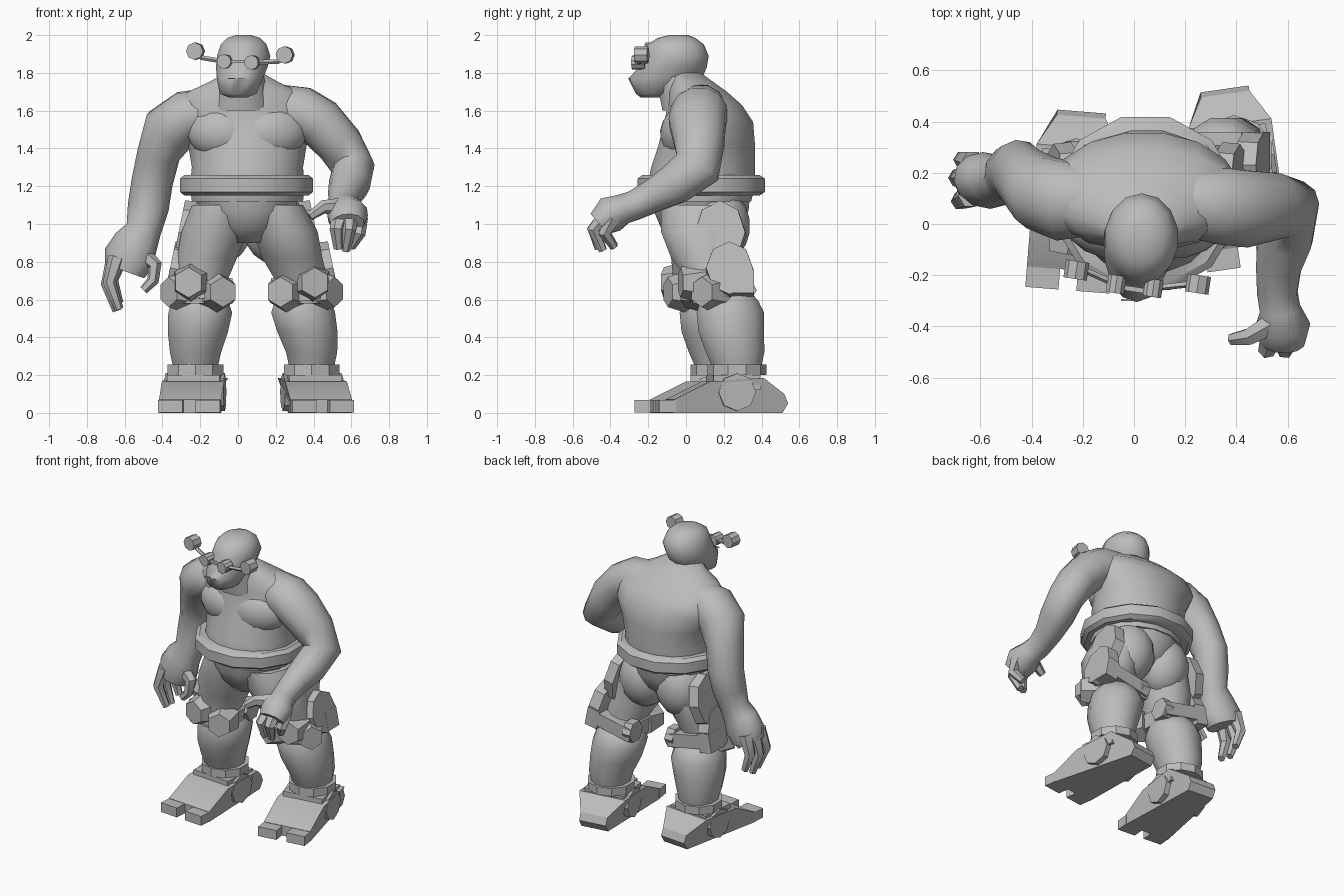
import bpy, bmesh
from math import radians, pi, cos, sin
from mathutils import Vector

if "Cube" in bpy.data.objects:
    bpy.data.objects.remove(bpy.data.objects["Cube"])

grey = bpy.data.materials.new("plain grey")
grey.use_nodes = True
grey.diffuse_color = (.5, .5, .5, 1)
grey.node_tree.nodes["Principled BSDF"].inputs["Base Color"].default_value = grey.diffuse_color


def finish(bm, name, loc=(0, 0, 0), rot=(0, 0, 0), scale=(1, 1, 1), angle=25):
    """Turn a bmesh into a shaded object."""
    bmesh.ops.recalc_face_normals(bm, faces=bm.faces)
    mesh = bpy.data.meshes.new(name)
    bm.to_mesh(mesh)
    bm.free()
    mesh.materials.append(grey)
    obj = bpy.data.objects.new(name, mesh)
    bpy.context.collection.objects.link(obj)
    obj.location, obj.rotation_euler, obj.scale = loc, rot, scale
    bpy.ops.object.select_all(action='DESELECT')
    obj.select_set(True)
    bpy.context.view_layer.objects.active = obj
    bpy.ops.object.shade_smooth_by_angle(angle=radians(angle))
    return obj


def tube(name, rings, sides=12, flat=False, angle=60):
    """Skin rings of (x, y, z, radius, second radius) along a path."""
    bm = bmesh.new()
    centres = [Vector(r[:3]) for r in rings]
    u = Vector((1, 0, 0)) if flat else Vector((0, 1, 0))
    loops = []
    for i, ring in enumerate(rings):
        t = Vector((0, 0, 1))
        if not flat:
            t = (centres[min(i + 1, len(rings) - 1)] - centres[max(i - 1, 0)]).normalized()
        u = (u - t * u.dot(t)).normalized()
        v = t.cross(u)
        turns = [2 * pi * (k + .5) / sides for k in range(sides)]
        loops.append([bm.verts.new(centres[i] + u * cos(a) * ring[3] + v * sin(a) * ring[-1])
                      for a in turns])
    for low, high in zip(loops, loops[1:]):
        for k in range(sides):
            j = (k + 1) % sides
            bm.faces.new((low[k], low[j], high[j], high[k]))
    bm.faces.new(loops[0])
    bm.faces.new(loops[-1])
    return finish(bm, name, angle=angle)


def ball(name, loc, size, rot=(0, 0, 0)):
    bm = bmesh.new()
    bmesh.ops.create_uvsphere(bm, u_segments=14, v_segments=9, radius=1)
    finish(bm, name, loc, rot, size, angle=60)


def prism(name, sides, loc, depth, r, r2=None, rot=(0, 0, 0), scale=(1, 1, 1)):
    bm = bmesh.new()
    bmesh.ops.create_cone(bm, cap_ends=True, segments=sides, radius1=r,
                          radius2=r if r2 is None else r2, depth=depth)
    return finish(bm, name, loc, rot, scale)


def box(name, loc, size, rot=(0, 0, 0)):
    bm = bmesh.new()
    bmesh.ops.create_cube(bm, size=1)
    return finish(bm, name, loc, rot, size)


# Torso, chest and hips
tube("torso", [(.05, .08, 1.12, .3, .27), (.05, .08, 1.2, .31, .29), (.05, .09, 1.3, .3, .28),
               (.05, .11, 1.42, .32, .26), (.04, .12, 1.54, .38, .24), (.03, .1, 1.63, .39, .2),
               (.03, .06, 1.7, .3, .16), (.03, .03, 1.75, .19, .12), (.03, -.01, 1.8, .1, .09)],
     sides=16, flat=True)
ball("right_pec", (-.1, -.02, 1.48), (.17, .115, .135), (0, .1, -.2))
ball("left_pec", (.18, -.02, 1.48), (.19, .115, .14), (0, -.1, .2))
tube("pelvis", [(.05, .08, .9, .09, .14), (.05, .08, .98, .2, .22), (.05, .08, 1.07, .26, .26),
                (.05, .08, 1.17, .29, .27)], flat=True)
tube("belt", [(.045, .08, 1.15, .34, .32), (.045, .08, 1.17, .365, .35),
              (.045, .08, 1.24, .365, .35), (.045, .08, 1.26, .34, .32)], flat=True, angle=35)

# Head and goggles
tube("head", [(0, -.18, 1.67, .05, .06), (0, -.165, 1.69, .1, .1), (.01, -.11, 1.77, .125, .195),
              (.02, -.07, 1.83, .14, .18), (.03, -.055, 1.89, .145, .175),
              (.03, -.055, 1.95, .125, .15), (.03, -.05, 1.985, .09, .1),
              (.03, -.04, 2, .04, .05)], sides=14, flat=True)
box("mouth", (-.01, -.297, 1.77), (.08, .008, .005))
tube("neck", [(.02, .02, 1.6, .17, .15), (.02, -.05, 1.82, .11, .12)], flat=True)
facing = (pi / 2, 0, -.15)
for side, lens, lamp in (("right", (-.07, -.235, 1.86), (-.225, -.18, 1.915)),
                         ("left", (.075, -.25, 1.855), (.25, -.235, 1.895))):
    prism(side + "_lens", 10, lens, .07, .038, rot=facing)
    prism(side + "_lamp", 8, lamp, .07, .046, rot=facing)
    tube(side + "_goggle_rod", [lens + (.013,), (lamp[0] * .85, lamp[1], lamp[2] - .035, .013),
                                (lamp[0], lamp[1], lamp[2] - .01, .013)], sides=5, angle=25)
box("goggle_bridge", (0, -.255, 1.86), (.12, .02, .015), (0, 0, -.15))

# Arms: one bent forward, one hanging back
tube("left_arm", [(.12, .1, 1.6, .1), (.24, .08, 1.6, .14), (.34, .07, 1.59, .155, .14),
                  (.43, .06, 1.54, .155, .135), (.54, .07, 1.42, .135, .125),
                  (.61, .06, 1.3, .13, .115), (.59, -.06, 1.21, .11), (.565, -.17, 1.15, .09),
                  (.56, -.27, 1.1, .08), (.57, -.33, 1.08, .08), (.58, -.4, 1.05, .1, .11),
                  (.58, -.46, 1, .07, .09)])
tube("right_arm", [(-.06, .12, 1.58, .1), (-.18, .09, 1.58, .14), (-.27, .09, 1.57, .16, .14),
                   (-.36, .12, 1.5, .15), (-.42, .17, 1.37, .13, .115), (-.455, .21, 1.22, .12, .11),
                   (-.475, .2, 1.09, .11), (-.5, .18, .97, .095), (-.54, .17, .9, .1, .12),
                   (-.575, .17, .82, .11, .14), (-.6, .17, .75, .1, .11)])


def digit(name, *points):
    """Angular finger that narrows toward its tip."""
    last = len(points) - 1
    tube(name, [p + (.048 - .024 * i / last,) for i, p in enumerate(points)], sides=6, angle=40)


digit("left_inner_finger", (.54, -.43, 1.03), (.52, -.49, .97), (.53, -.46, .87))
digit("left_middle_finger", (.59, -.43, 1.04), (.59, -.49, .97), (.57, -.44, .86))
digit("left_outer_finger", (.64, -.39, 1.03), (.64, -.43, .95), (.6, -.38, .88))
digit("left_thumb", (.54, -.39, 1.09), (.45, -.44, 1.09), (.38, -.45, 1.04))
digit("right_front_finger", (-.64, .11, .82), (-.68, .09, .69), (-.63, .11, .55))
digit("right_middle_finger", (-.65, .18, .82), (-.69, .18, .68), (-.64, .18, .54))
digit("right_back_finger", (-.63, .24, .82), (-.67, .25, .7), (-.63, .25, .58))
digit("right_thumb", (-.51, .13, .84), (-.44, .11, .78), (-.45, .1, .7), (-.5, .1, .65))


def foot(name, ankle, heading):
    """Wedge foot with a tapered heel and two square toes."""
    bm = bmesh.new()
    profile = [(-.36, 0), (-.36, .07), (-.17, .165), (.12, .185), (.24, .1), (.26, .05), (.23, 0)]
    walls = []
    for s in (-1, 1):
        walls.append([bm.verts.new((s * (.165 if y < .2 else .095), y, z)) for y, z in profile])
    for i in range(len(profile)):
        a, b = walls
        j = (i + 1) % len(profile)
        bm.faces.new((a[i], a[j], b[j], b[i]))
    for wall in walls:
        bm.faces.new(wall)
    base = finish(bm, name + "_foot", ankle, (0, 0, heading))
    toes = [box(name + "_toe", (s * .1, -.395, .035), (.13, .09, .065)) for s in (-1, 1)]
    guard = prism(name + "_ankle_guard", 8, (0, -.02, .11), .315, .1, rot=(0, pi / 2, pi / 8 * 0))
    block = box(name + "_ankle_block", (0, -.02, .16), (.28, .25, .08))
    for part in toes + [guard, block]:
        part.parent = base


# Legs with knee pads, thigh plates, cuffs and feet
for name, s, hip, knee, ankle, heading in (
        ("left", 1, (.19, .08), (.345, .17), (.39, .27), .14),
        ("right", -1, (-.09, .08), (-.2, .08), (-.225, .18), -.08)):
    hx, hy = hip
    kx, ky = knee
    ax, ay = ankle
    mx = (hx + kx) / 2
    ball(name + "_buttock", (hx, .17, .99), (.17, .17, .2))
    tube(name + "_thigh", [(kx, ky, .58, .14, .14), (kx, ky, .68, .14, .15),
                           (mx + s * .02, hy + .02, .82, .165, .185),
                           (mx - s * .02, hy, .96, .18, .22), (hx, hy, 1.1, .16, .22)], flat=True)
    tube(name + "_calf", [(ax, ay, .23, .12, .13), (ax, ay - .01, .32, .14, .16),
                          ((ax + kx) / 2, ay - .03, .43, .165, .18),
                          (kx, ay - .035, .53, .175, .185),
                          (kx, ay - .04, .59, .155, .16), (kx, ay - .05, .65, .11, .12)], flat=True)
    prism(name + "_ankle_cuff", 10, (ax, ay, .228), .055, .155)

    # Knee strap, pads and rear buckle
    prism(name + "_knee_strap", 8, (kx, ky, .65), .1, .165, .16, rot=(0, -s * .12, pi / 8))
    for label, across, back, height, yaw in (("inner", -.1, .02, .64, -.35),
                                             ("outer", .05, 0, .69, .2), ("side", .12, .09, .64, .9)):
        prism(f"{name}_{label}_knee_pad", 6, (kx + s * across, ky - .14 + back, height),
              .12, .115, .08, rot=(pi / 2, 0, s * yaw))
    box(name + "_rear_strap", (kx, ky + .15, .67), (.33, .08, .09), (0, -s * .2, 0))
    box(name + "_buckle", (kx + s * .13, ky + .13, .69), (.09, .12, .13), (0, -s * .2, 0))
    prism(name + "_inner_buckle", 6, (kx - s * .14, ky + .13, .65), .06, .075, rot=(0, pi / 2, 0))

    # Plates hung on the outer thigh
    tilt = (0, s * (pi / 2 - .2), 0)
    prism(name + "_upper_thigh_plate", 8, (hx + s * .19, hy + .1, .95), .07, 1, .95,
          rot=tilt, scale=(.18, .14, 1))
    prism(name + "_lower_thigh_plate", 8, (kx + s * .12, ky + .06, .76), .08, 1, .95,
          rot=tilt, scale=(.15, .13, 1))
    foot(name, (ax, ay, 0), heading)
